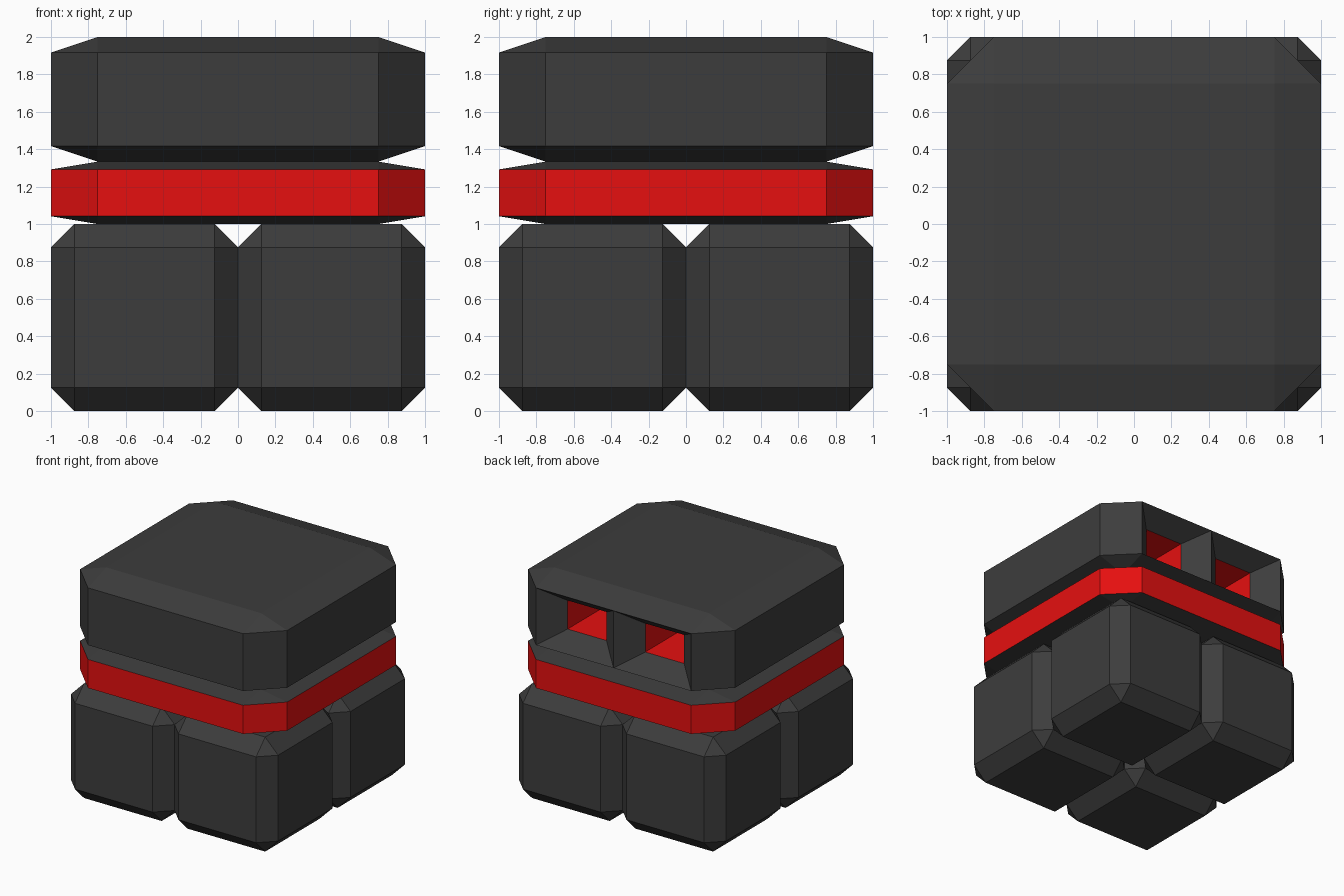
import bpy, bmesh
from mathutils import Vector

if "Cube" in bpy.data.objects:
    bpy.data.objects.remove(bpy.data.objects["Cube"])


def material(name, rgb):
    m = bpy.data.materials.new(name)
    m.diffuse_color = (*rgb, 1)
    m.use_nodes = True
    m.node_tree.nodes["Principled BSDF"].inputs["Base Color"].default_value = m.diffuse_color
    return m


GREY = material("dark grey", (0.046, 0.046, 0.046))
RED = material("red", (0.79, 0.005, 0.005))


def chamfered_box(size, centre):
    """Unit cube with cut edges, then scaled, so the chamfer stretches too."""
    bm = bmesh.new()
    bmesh.ops.create_cube(bm, size=1)
    bmesh.ops.bevel(bm, geom=bm.edges[:], offset=0.125, offset_type='OFFSET',
                    segments=1, profile=0.5, affect='EDGES')
    bmesh.ops.scale(bm, vec=Vector(size), verts=bm.verts[:])
    bmesh.ops.translate(bm, vec=Vector(centre), verts=bm.verts[:])
    bm.normal_update()
    return bm


def finish(name, bm):
    mesh = bpy.data.meshes.new(name)
    bm.to_mesh(mesh)
    bm.free()
    mesh.materials.append(GREY)
    mesh.materials.append(RED)
    obj = bpy.data.objects.new(name, mesh)
    bpy.context.collection.objects.link(obj)
    return obj


def sink(bm, face, scale, depth, mat):
    """Push a back-facing face inwards, shrinking it; returns the new end face."""
    c = face.calc_center_median()
    old = list(face.verts)
    new = [bm.verts.new((c.x + (v.co.x - c.x) * scale, v.co.y - depth,
                         c.z + (v.co.z - c.z) * scale)) for v in old]
    bm.faces.remove(face)
    n = len(old)
    for i in range(n):
        j = (i + 1) % n
        bm.faces.new((old[i], old[j], new[j], new[i])).material_index = mat
    end = bm.faces.new(new)
    end.material_index = mat
    return end


# Four base blocks
for sx, side in ((-1, "left"), (1, "right")):
    for sy, end in ((-1, "front"), (1, "back")):
        finish(f"base_block_{end}_{side}",
               chamfered_box((1, 1, 1), (sx * 0.5, sy * 0.5, 0.5)))

# Middle band: upright faces red, sloping faces grey
band = chamfered_box((2, 2, 1 / 3), (0, 0, 1 + 1 / 6))
for f in band.faces:
    f.material_index = 1 if abs(f.normal.z) < 0.01 else 0
finish("middle_band", band)

# Top block with two tapered openings in its back face
top = chamfered_box((2, 2, 2 / 3), (0, 0, 5 / 3))
back = next(f for f in top.faces if f.normal.y > 0.99)
bmesh.ops.bisect_plane(top, geom=[back, *back.edges, *back.verts],
                       plane_co=(0, 0, 0), plane_no=(1, 0, 0))
top.normal_update()
for f in [f for f in top.faces if f.normal.y > 0.99]:
    throat = sink(top, f, 0.5, 0.17, 0)   # grey tapered frame
    sink(top, throat, 1.0, 0.5, 1)        # red inside
finish("top_block", top)
